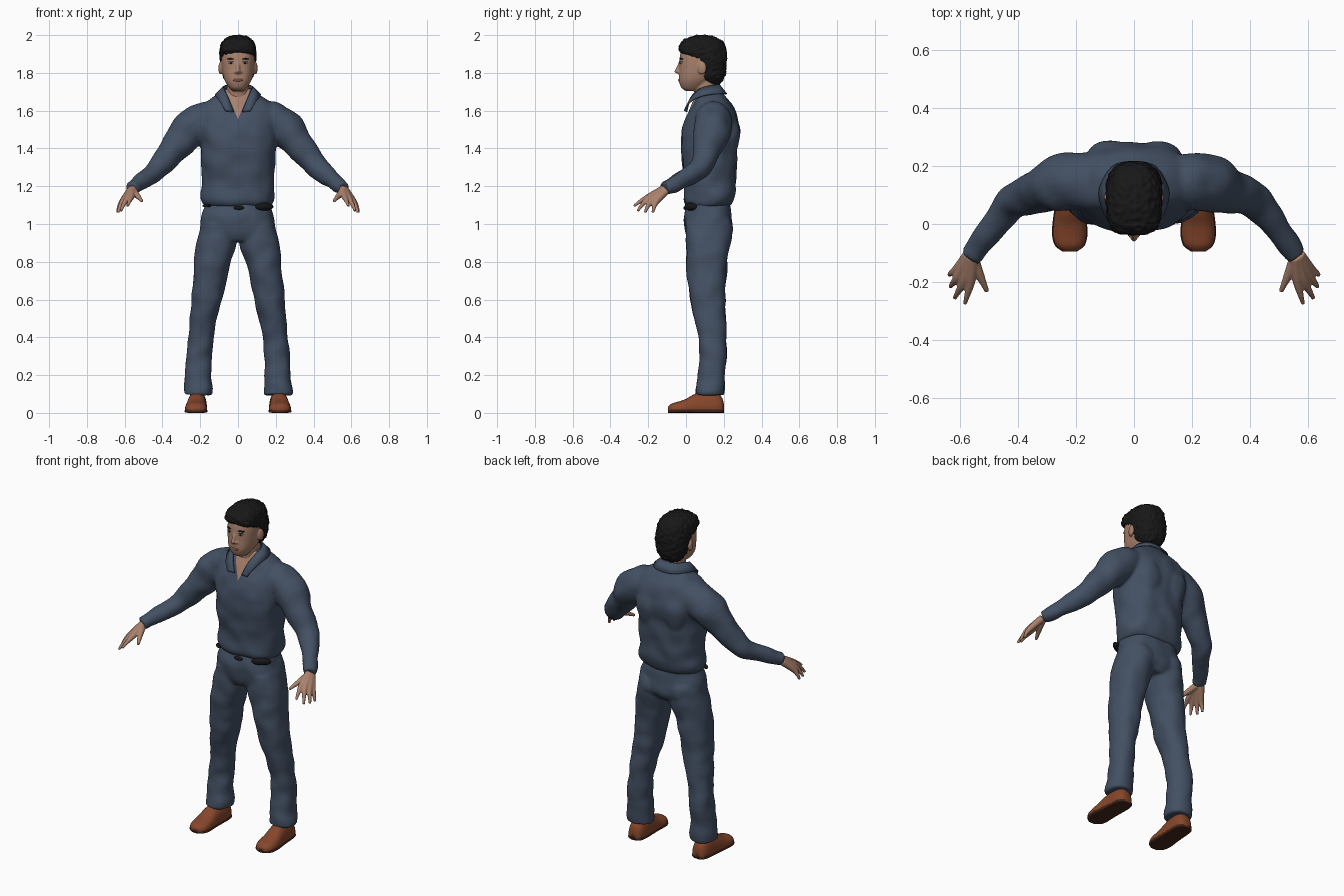
import bpy, bmesh, math
from mathutils import Vector, Matrix, noise

if "Cube" in bpy.data.objects:
    bpy.data.objects.remove(bpy.data.objects["Cube"])


def material(name, rgb):
    m = bpy.data.materials.new(name)
    m.diffuse_color = (*rgb, 1)
    m.use_nodes = True
    m.node_tree.nodes["Principled BSDF"].inputs["Base Color"].default_value = m.diffuse_color
    return m


CLOTH = material("navy cloth", (0.056, 0.080, 0.125))
SKIN = material("skin", (0.40, 0.22, 0.15))
HAIR = material("black hair", (0.009, 0.009, 0.009))
LEATHER = material("brown leather", (0.24, 0.062, 0.024))
SOLE = material("dark sole", (0.06, 0.02, 0.01))
LIPS = material("lips", (0.27, 0.11, 0.085))
WHITE = material("eye white", (0.5, 0.45, 0.42))
SIDES = (1, -1)


def spline(rows, k=4):
    """Catmull-Rom interpolation of equal-length tuples."""
    out = []
    for i in range(len(rows) - 1):
        p = [rows[max(0, min(len(rows) - 1, i + d))] for d in (-1, 0, 1, 2)]
        for j in range(k):
            t = j / k
            out.append(tuple(
                0.5 * (2 * b + (c - a) * t + (2 * a - 5 * b + 4 * c - d) * t * t
                       + (3 * b - a - 3 * c + d) * t ** 3) for a, b, c, d in zip(*p)))
    return out + [rows[-1]]


def power(v, e):
    return math.copysign(abs(v) ** e, v)


def loft(bm, rings):
    loops = [[bm.verts.new(p) for p in r] for r in rings]
    n = len(loops[0])
    for a, b in zip(loops, loops[1:]):
        for i in range(n):
            bm.faces.new((a[i], a[(i + 1) % n], b[(i + 1) % n], b[i]))
    bm.faces.new(loops[0])
    bm.faces.new(loops[-1])


def angles(n):
    return [2 * math.pi * i / n for i in range(n)]


def body(bm, rows, front=2.5, back=2.5, side=1, n=40):
    """Stack of level rings; rows are (z, centre x, front y, back y, half width)."""
    rings = []
    for z, cx, y0, y1, rx in spline(rows):
        ring = []
        for a in angles(n):
            c, s = math.cos(a), math.sin(a)
            e = 2 / (front if s < 0 else back)
            ring.append((side * (cx + max(rx, 0.004) * power(c, e)),
                         (y0 + y1) / 2 + (y1 - y0) / 2 * power(s, e), z))
        rings.append(ring)
    loft(bm, rings)


def tube(bm, rows, side=1, n=20):
    """Round limb along (x, y, z, radius) points."""
    pts = spline(rows)
    rings = []
    for i, (x, y, z, r) in enumerate(pts):
        t = Vector(pts[min(i + 1, len(pts) - 1)][:3]) - Vector(pts[max(i - 1, 0)][:3])
        u = t.cross(Vector((0, 0, 1))).normalized()
        v = t.cross(u).normalized()
        ring = [Vector((x, y, z)) + r * (math.cos(a) * u + math.sin(a) * v) for a in angles(n)]
        rings.append([(side * p.x, p.y, p.z) for p in ring])
    loft(bm, rings)


def ball(bm, loc, scale, turn=0):
    m = Matrix.Translation(loc) @ Matrix.Rotation(turn, 4, 'Z') @ Matrix.Diagonal((*scale, 1))
    bmesh.ops.create_uvsphere(bm, u_segments=24, v_segments=14, radius=1, matrix=m)


def finish(name, bm, mat, voxel=0, smooth=0, wrinkle=0, freq=10):
    bmesh.ops.recalc_face_normals(bm, faces=bm.faces)
    me = bpy.data.meshes.new(name)
    bm.to_mesh(me)
    bm.free()
    ob = bpy.data.objects.new(name, me)
    bpy.context.collection.objects.link(ob)
    if voxel:  # fuse the overlapping volumes into one skin
        mod = ob.modifiers.new("fuse", 'REMESH')
        mod.mode, mod.voxel_size = 'VOXEL', voxel
        if smooth:
            sm = ob.modifiers.new("soften", 'SMOOTH')
            sm.factor, sm.iterations = 0.5, smooth
        dg = bpy.context.evaluated_depsgraph_get()
        me = bpy.data.meshes.new_from_object(ob.evaluated_get(dg))
        ob.modifiers.clear()
        ob.data = me
    if wrinkle:
        normals = [v.normal.copy() for v in me.vertices]
        for v, nrm in zip(me.vertices, normals):
            v.co += nrm * wrinkle * noise.noise(v.co * freq)
    me.materials.clear()
    me.materials.append(mat)
    me.shade_smooth()
    return ob


# Shirt: torso, shoulder blades and sleeves fused together
bm = bmesh.new()
body(bm, [(1.095, 0, .005, .235, .172), (1.12, 0, -.008, .252, .187), (1.16, 0, -.008, .262, .193),
          (1.22, 0, -.012, .264, .188), (1.32, 0, -.022, .268, .194), (1.42, 0, -.027, .275, .2),
          (1.5, 0, -.022, .28, .212), (1.56, 0, 0, .272, .215), (1.62, 0, .028, .25, .195),
          (1.66, 0, .045, .22, .15), (1.69, 0, .058, .195, .1), (1.715, 0, .068, .18, .072)])
for s in SIDES:
    ball(bm, (s * .08, .225, 1.47), (.085, .062, .12))
    tube(bm, [(.1, .145, 1.57, .085), (.18, .145, 1.548, .1), (.255, .14, 1.5, .1), (.31, .12, 1.43, .083),
              (.36, .103, 1.37, .071), (.425, .072, 1.295, .06), (.485, .002, 1.245, .049),
              (.53, -.065, 1.21, .042), (.562, -.113, 1.187, .037)], s)
shirt = finish("shirt", bm, CLOTH, .009, 5, .009, 11)

# Open neckline: cut a V into the shirt front and show skin there
shirt.data.materials.append(SKIN)
bm = bmesh.new()
bm.from_mesh(shirt.data)
for s in SIDES:
    bmesh.ops.bisect_plane(bm, geom=bm.verts[:] + bm.edges[:] + bm.faces[:],
                           plane_co=(0, 0, 1.555), plane_no=(s, 0, -.42))
for f in bm.faces:
    c = f.calc_center_median()
    if c.y < .09 and abs(c.x) < .42 * (c.z - 1.555):
        f.material_index = 1
bm.to_mesh(shirt.data)
bm.free()

# Collar: folded band, top edge and bottom edge from the front tip to the nape
half = [(.022, 0, 1.595, .065, -.012, 1.6), (.05, .02, 1.665, .09, .01, 1.64),
        (.072, .06, 1.71, .114, .06, 1.672), (.078, .11, 1.73, .12, .125, 1.688),
        (.05, .165, 1.738, .075, .2, 1.692), (0, .178, 1.74, 0, .218, 1.69)]
other = [(-a, b, c, -d, e, f) for a, b, c, d, e, f in reversed(half[:-1])]
bm = bmesh.new()
strip = [(bm.verts.new(r[:3]), bm.verts.new(r[3:])) for r in spline(half + other)]
for (a, b), (c, d) in zip(strip, strip[1:]):
    bm.faces.new((a, b, d, c))
bmesh.ops.recalc_face_normals(bm, faces=bm.faces)
bmesh.ops.solidify(bm, geom=bm.faces[:], thickness=.007)
finish("collar", bm, CLOTH)

# Trousers: hips, seat and legs fused together
bm = bmesh.new()
body(bm, [(1.12, 0, .01, .23, .165), (1.06, 0, -.004, .24, .183), (1.0, 0, -.01, .245, .196),
          (.95, 0, -.004, .24, .203), (.91, 0, .02, .21, .19)])
for s in SIDES:
    ball(bm, (s * .095, .16, .985), (.09, .088, .09))
    body(bm, [(1.0, .1, 0, .24, .094), (.9, .112, 0, .236, .106), (.8, .135, .002, .217, .095),
              (.7, .15, .01, .212, .087), (.6, .165, .022, .207, .08), (.5, .183, .048, .21, .073),
              (.4, .198, .066, .212, .068), (.3, .207, .07, .214, .068), (.2, .211, .066, .203, .07),
              (.14, .213, .054, .205, .076), (.095, .213, .052, .2, .074)], 2.2, 2.2, s)
finish("trousers", bm, CLOTH, .009, 4, .008, 12)

# Belt: the short lengths that show below the shirt hem
bm = bmesh.new()
ball(bm, (.14, .024, 1.092), (.055, .018, .021), .55)
ball(bm, (.005, -.004, 1.085), (.028, .01, .01))
ball(bm, (-.165, .05, 1.097), (.03, .014, .008), -.75)
finish("belt", bm, HAIR)

# Shoes and soles, sections run from heel to toe: (y, centre x, half width, height)
last = [(.2, .214, .02, .05), (.188, .214, .04, .085), (.15, .215, .05, .112), (.09, .217, .052, .112),
        (.04, .22, .054, .097), (0, .222, .057, .074), (-.04, .222, .058, .06),
        (-.075, .222, .048, .05), (-.095, .222, .022, .032)]
for s in SIDES:
    label = "left" if s > 0 else "right"
    bm = bmesh.new()
    loft(bm, [[(s * (cx + w * power(math.cos(a), .8)), y,
                .016 + (h - .016 if math.sin(a) > 0 else .008) * power(math.sin(a), .85))
               for a in angles(28)] for y, cx, w, h in spline(last)])
    finish(label + "_shoe", bm, LEATHER)
    bm = bmesh.new()
    loft(bm, [[(s * (cx + (w + .003) * power(math.cos(a), .5)), y,
                .009 + .009 * power(math.sin(a), .5))
               for a in angles(28)] for y, cx, w, h in spline(last)])
    finish(label + "_sole", bm, SOLE)

    # Hand: wrist to fingertip tubes that merge into a palm
    bm = bmesh.new()
    for w, k, m, t in [
            ((.556, -.115, 1.187), (.564, -.195, 1.146), (.576, -.245, 1.118), (.585, -.276, 1.094)),
            ((.562, -.112, 1.184), (.587, -.196, 1.136), (.608, -.235, 1.098), (.62, -.256, 1.068)),
            ((.567, -.108, 1.18), (.606, -.18, 1.126), (.626, -.205, 1.088), (.635, -.217, 1.06)),
            ((.57, -.105, 1.176), (.613, -.158, 1.118), (.632, -.17, 1.085), (.638, -.176, 1.06))]:
        tube(bm, [(*w, .021), (*k, .0165), (*m, .0105), (*t, .007)], s, 14)
    tube(bm, [(.555, -.12, 1.178, .02), (.535, -.172, 1.152, .016),
              (.518, -.21, 1.133, .011), (.508, -.233, 1.12, .008)], s, 14)
    finish(label + "_hand", bm, SKIN, .0045, 2)

# Head: skull and jaw, neck, nose and ears fused together
bm = bmesh.new()
body(bm, [(1.704, 0, .0, .06, .028), (1.72, 0, -.024, .09, .046), (1.75, 0, -.036, .13, .066),
          (1.78, 0, -.038, .165, .078), (1.82, 0, -.036, .185, .085), (1.86, 0, -.035, .195, .088),
          (1.9, 0, -.03, .2, .088), (1.94, 0, -.015, .185, .08), (1.975, 0, .02, .15, .055),
          (1.985, 0, .06, .11, .02)], 2.4, 2.2)
body(bm, [(1.6, 0, .05, .2, .075), (1.66, 0, .05, .19, .068), (1.71, 0, .044, .175, .06),
          (1.8, 0, .04, .17, .06)], 2, 2)
for i in range(7):  # nose bridge down to its tip
    t = i / 6
    ball(bm, (0, -.029 - .018 * t, 1.857 - .05 * t), (.008 + .004 * t, .009 + .005 * t, .01))
for s in SIDES:
    ball(bm, (s * .012, -.036, 1.804), (.01, .011, .008))
    ball(bm, (s * .092, .085, 1.825), (.011, .024, .034), -s * .25)
finish("head", bm, SKIN, .005, 2)

# Hair: cap with squared-off sideburns and a rough surface
bm = bmesh.new()
body(bm, [(1.735, 0, .1, .17, .045), (1.76, 0, .085, .195, .068), (1.8, 0, .06, .21, .085),
          (1.84, 0, .055, .213, .092), (1.87, 0, .042, .216, .095), (1.892, 0, .0, .216, .096),
          (1.912, 0, -.034, .215, .096), (1.95, 0, -.034, .205, .09), (1.978, 0, -.005, .178, .07),
          (1.993, 0, .035, .14, .042), (1.999, 0, .07, .11, .015)], 3.4, 2.3)
finish("hair", bm, HAIR, .006, 1, .007, 60)

# Face details
bm = bmesh.new()
ball(bm, (0, -.033, 1.762), (.026, .009, .008))
finish("lips", bm, LIPS)
for name, mat, loc, size in [("eyes", WHITE, (.036, -.023, 1.853), (.015, .01, .006)),
                             ("pupils", HAIR, (.036, -.029, 1.853), (.006, .006, .0055)),
                             ("eyelids", HAIR, (.036, -.0235, 1.859), (.017, .0105, .0025)),
                             ("eyebrows", HAIR, (.039, -.0235, 1.874), (.02, .01, .004))]:
    bm = bmesh.new()
    for s in SIDES:
        ball(bm, (s * loc[0], *loc[1:]), size, s * .25)
    finish(name, bm, mat)
